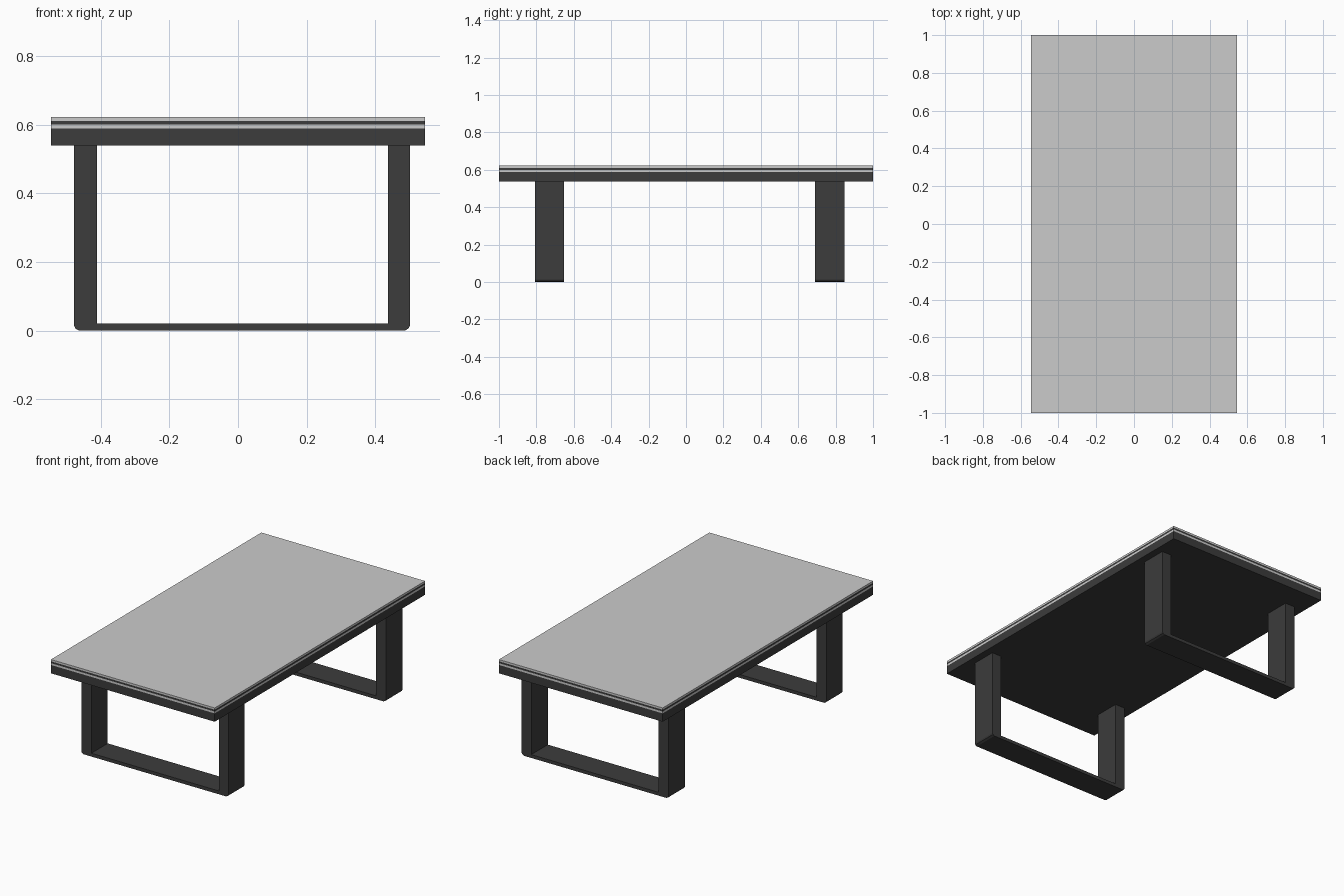
import bpy, bmesh

if "Cube" in bpy.data.objects:
    bpy.data.objects.remove(bpy.data.objects["Cube"])

dark = bpy.data.materials.new("dark_finish")
dark.diffuse_color = (0.045, 0.045, 0.045, 1)
dark.use_nodes = True
dark.node_tree.nodes["Principled BSDF"].inputs["Base Color"].default_value = dark.diffuse_color


def add_object(name, bm, mat=None):
    bmesh.ops.recalc_face_normals(bm, faces=bm.faces)
    mesh = bpy.data.meshes.new(name)
    bm.to_mesh(mesh)
    bm.free()
    if mat:
        mesh.materials.append(mat)
    obj = bpy.data.objects.new(name, mesh)
    bpy.context.collection.objects.link(obj)
    return obj


def slab(name, z0, z1, mat=None):
    bm = bmesh.new()
    bmesh.ops.create_cube(bm, size=1)
    bmesh.ops.scale(bm, vec=(1.09, 2.0, z1 - z0), verts=bm.verts)
    bmesh.ops.translate(bm, vec=(0, 0, (z0 + z1) / 2), verts=bm.verts)
    return add_object(name, bm, mat)


def leg_frame(name, y0, y1):
    # U-shaped profile with clipped lower corners, extruded along y
    profile = [(-0.478, 0.54), (-0.478, 0.015), (-0.474, 0.006), (-0.463, 0),
               (0.486, 0), (0.497, 0.006), (0.501, 0.015), (0.501, 0.54),
               (0.437, 0.54), (0.437, 0.02), (-0.411, 0.02), (-0.411, 0.54)]
    bm = bmesh.new()
    face = bm.faces.new([bm.verts.new((x, y0, z)) for x, z in profile])
    ext = bmesh.ops.extrude_face_region(bm, geom=[face], use_keep_orig=True)
    moved = [v for v in ext["geom"] if isinstance(v, bmesh.types.BMVert)]
    bmesh.ops.translate(bm, vec=(0, y1 - y0, 0), verts=moved)
    return add_object(name, bm, dark)


# Layered table top
slab("top_frame", 0.539, 0.589, dark)
slab("lower_panel", 0.589, 0.600)
slab("middle_strip", 0.600, 0.611, dark)
slab("upper_panel", 0.611, 0.622)

# Leg frames at each end
leg_frame("front_leg_frame", -0.807, -0.652)
leg_frame("back_leg_frame", 0.69, 0.847)
